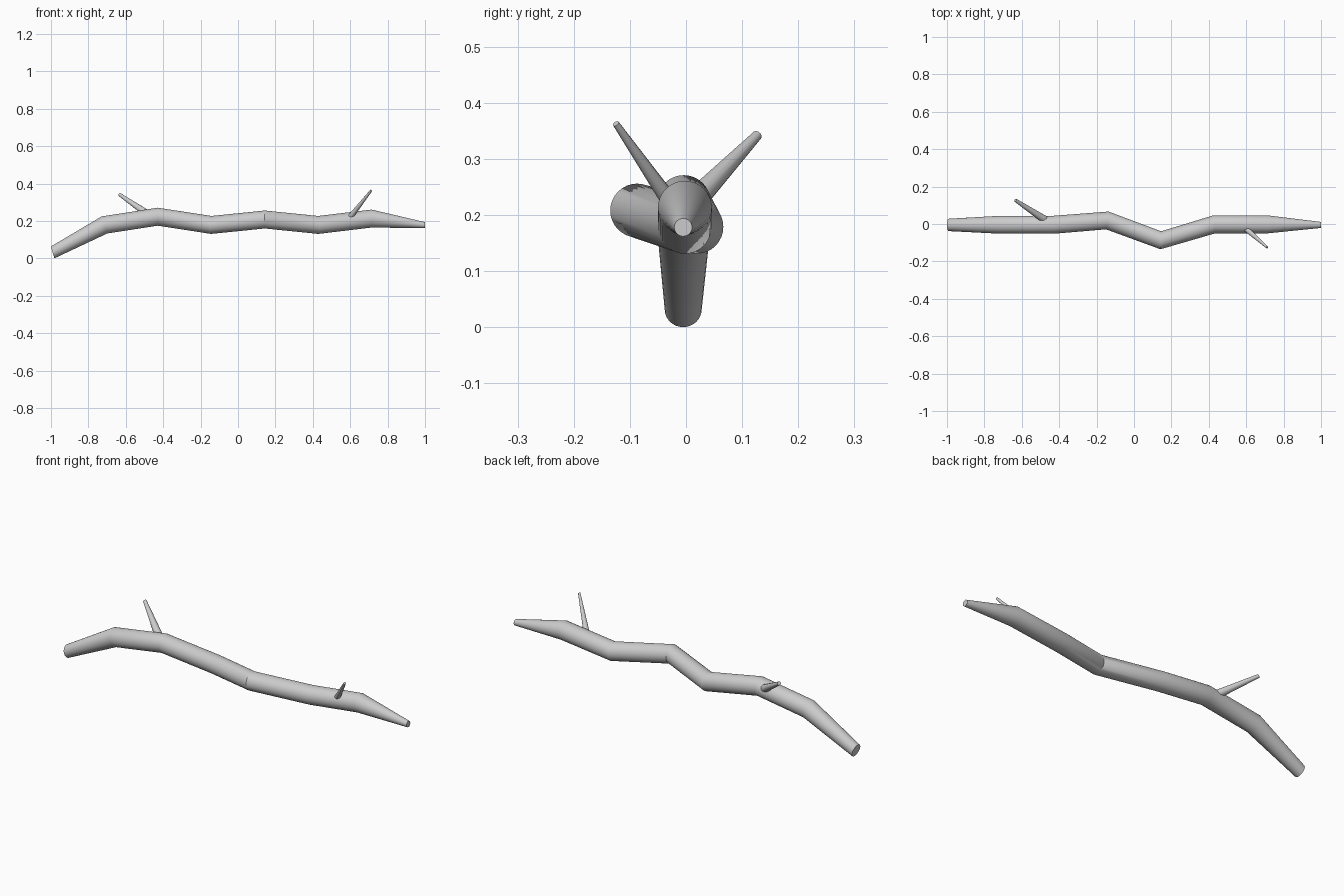
import bpy, bmesh, math
from mathutils import Vector

if "Cube" in bpy.data.objects:
    bpy.data.objects.remove(bpy.data.objects["Cube"])


def tube(name, points, radii, sides, end_dirs=None):
    """Capped round tube whose rings sit on the bisecting planes of the path."""
    pts = [Vector(p) for p in points]
    bm = bmesh.new()
    rings = []
    for i, (p, r) in enumerate(zip(pts, radii)):
        t = Vector()
        if i > 0:
            t += (p - pts[i - 1]).normalized()
        if i < len(pts) - 1:
            t += (pts[i + 1] - p).normalized()
        if end_dirs and i in end_dirs:
            t = Vector(end_dirs[i])
        t.normalize()
        side = Vector((0, 0, 1)).cross(t).normalized()
        up = t.cross(side)
        rings.append([bm.verts.new(p + r * (math.cos(a) * side + math.sin(a) * up))
                      for a in (2 * math.pi * k / sides for k in range(sides))])
    for a, b in zip(rings, rings[1:]):
        for k in range(sides):
            n = (k + 1) % sides
            bm.faces.new((a[k], a[n], b[n], b[k]))
    bm.faces.new(rings[0])
    bm.faces.new(rings[-1])
    bmesh.ops.recalc_face_normals(bm, faces=bm.faces)
    mesh = bpy.data.meshes.new(name)
    bm.to_mesh(mesh)
    bm.free()
    obj = bpy.data.objects.new(name, mesh)
    bpy.context.collection.objects.link(obj)
    bpy.ops.object.select_all(action='DESELECT')
    obj.select_set(True)
    bpy.context.view_layer.objects.active = obj
    bpy.ops.object.shade_smooth_by_angle(angle=math.radians(30))
    return obj


# Crooked main branch: evenly spaced joints, tapering at both ends
joints = [(-0.991, -0.005, 0.032), (-0.714, -0.004, 0.179), (-0.429, -0.004, 0.223),
          (-0.143, 0.019, 0.179), (0.143, -0.087, 0.208), (0.429, -0.002, 0.179),
          (0.714, -0.002, 0.213), (1.0, -0.005, 0.178)]
tube("main_branch", joints, [0.033] + [0.048] * 6 + [0.016], 32,
     {0: (0.96, 0, 0.28), 7: (1, 0, 0)})

# Two side twigs rooted inside the branch
tube("back_twig", [(-0.46, 0.012, 0.222), (-0.634, 0.127, 0.342)], [0.022, 0.009], 12)
tube("front_twig", [(0.59, -0.018, 0.208), (0.712, -0.125, 0.363)], [0.016, 0.006], 12)
